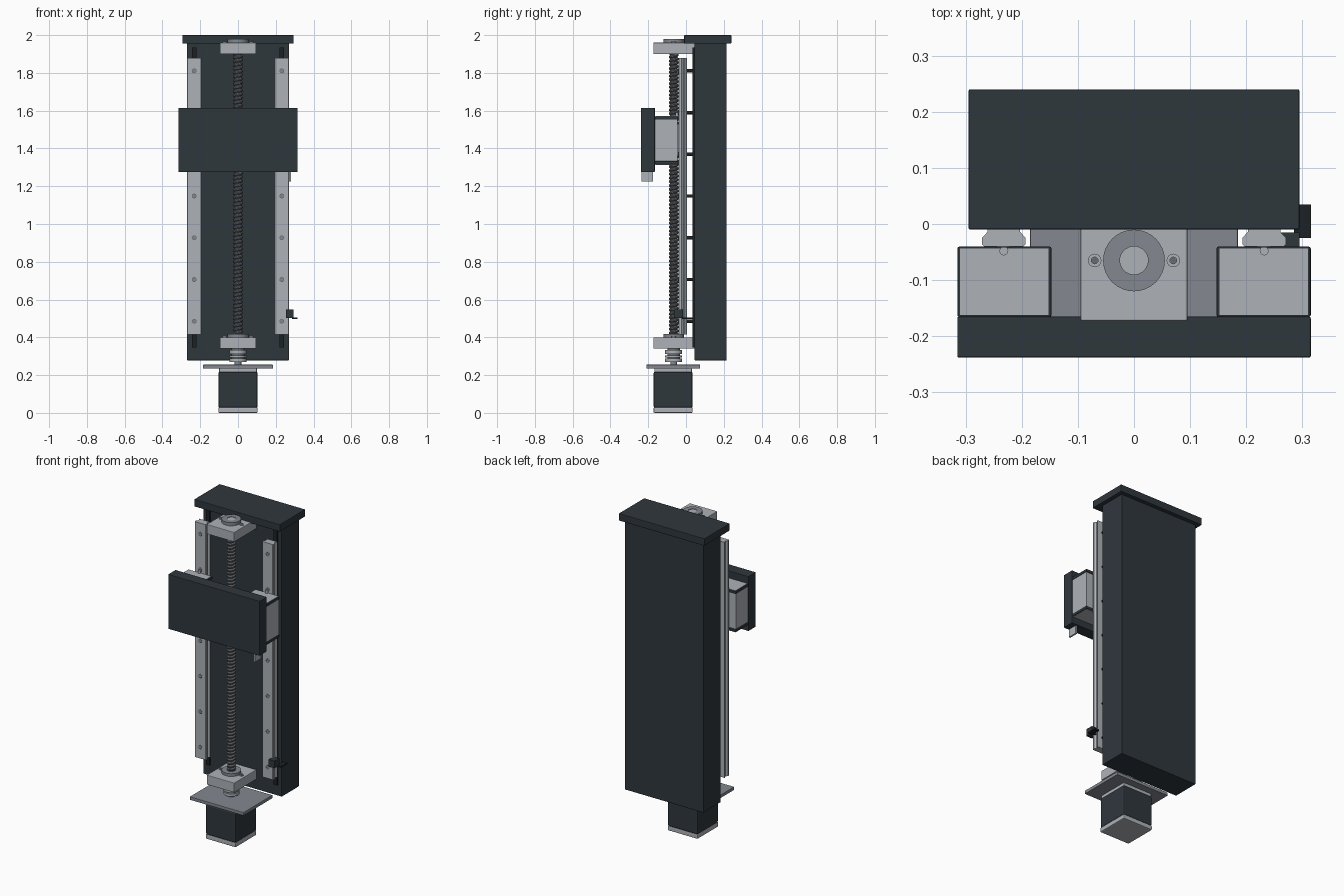
import bpy
import bmesh
import math
from mathutils import Matrix

if "Cube" in bpy.data.objects:
    bpy.data.objects.remove(bpy.data.objects["Cube"])


def make_material(name, rgb):
    m = bpy.data.materials.new(name)
    m.use_nodes = True
    m.diffuse_color = (*rgb, 1)
    m.node_tree.nodes["Principled BSDF"].inputs["Base Color"].default_value = (*rgb, 1)
    return m


DARK = make_material("dark slate", (0.028, 0.038, 0.046))
LIGHT = make_material("light aluminium", (0.42, 0.45, 0.48))
MID = make_material("mid grey steel", (0.23, 0.25, 0.28))
SCREW = make_material("screw steel", (0.14, 0.15, 0.16))
BLACK = make_material("black plastic", (0.012, 0.015, 0.018))


def finish(name, bm, mat, smooth=False):
    bmesh.ops.recalc_face_normals(bm, faces=bm.faces)
    me = bpy.data.meshes.new(name)
    bm.to_mesh(me)
    bm.free()
    ob = bpy.data.objects.new(name, me)
    bpy.context.collection.objects.link(ob)
    me.materials.append(mat)
    if smooth:
        bpy.ops.object.select_all(action="DESELECT")
        ob.select_set(True)
        bpy.context.view_layer.objects.active = ob
        bpy.ops.object.shade_smooth_by_angle(angle=math.radians(35))
    return ob


def box(name, x, y, z, mat, bevel=0.0):
    """Box from (min, max) pairs along each axis."""
    bm = bmesh.new()
    bmesh.ops.create_cube(bm, size=1)
    for v in bm.verts:
        for i, (a, b) in enumerate((x, y, z)):
            v.co[i] = (a + b) / 2 + v.co[i] * (b - a)
    ob = finish(name, bm, mat)
    if bevel:
        mod = ob.modifiers.new("edge", "BEVEL")
        mod.width = bevel
        mod.segments = 2
    return ob


def lathe(name, profile, x, y, mat, z=0.0, axis="Z", steps=32):
    """Closed (radius, height) loop turned about an axis through (x, y, z)."""
    bm = bmesh.new()
    verts = [bm.verts.new((r, 0, h)) for r, h in profile]
    edges = [bm.edges.new((verts[i - 1], verts[i])) for i in range(len(verts))]
    bmesh.ops.spin(bm, geom=verts + edges, cent=(0, 0, 0), axis=(0, 0, 1),
                   angle=math.tau, steps=steps, use_duplicate=False)
    bmesh.ops.remove_doubles(bm, verts=bm.verts, dist=1e-5)
    if axis == "Y":
        bm.transform(Matrix.Rotation(-math.pi / 2, 4, "X"))
    bm.transform(Matrix.Translation((x, y, z)))
    return finish(name, bm, mat, smooth=True)


def rod(name, r, a, b, x, y, mat, **kw):
    return lathe(name, [(0, a), (r, a), (r, b), (0, b)], x, y, mat, **kw)


def ring(name, inner, outer, a, b, x, y, mat, **kw):
    return lathe(name, [(inner, a), (outer, a), (outer, b), (inner, b)], x, y, mat, **kw)


SY = -0.065    # depth of the screw axis
RAIL_X = 0.232

# Column and cap
box("column", (-0.27, 0.27), (0.045, 0.215), (0.278, 1.96), DARK, 0.003)
box("column_cap", (-0.295, 0.295), (-0.01, 0.24), (1.955, 2.0), DARK, 0.003)

# Rails, carriage blocks and their fittings on both sides
half = [(0.035, -0.04), (0.039, -0.036), (0.039, -0.025), (0.029, -0.014),
        (0.029, -0.008), (0.038, 0.0), (0.038, 0.005)]
for side, s in (("right", -1), ("left", 1)):
    cx = s * RAIL_X
    bm = bmesh.new()
    outline = half + [(-x, y) for x, y in reversed(half)]
    face = bm.faces.new([bm.verts.new((cx + x, y, 0.415)) for x, y in outline])
    ext = bmesh.ops.extrude_face_region(bm, geom=[face])["geom"]
    bmesh.ops.translate(bm, vec=(0, 0, 1.465),
                        verts=[v for v in ext if isinstance(v, bmesh.types.BMVert)])
    finish(side + "_rail", bm, LIGHT)
    box(side + "_rail_key", (cx - 0.012, cx + 0.012), (0.035, 0.046), (0.345, 1.935), BLACK)
    for i in range(7):
        z = 0.485 + i * 0.221
        ring(side + "_rail_hole_rim", 0.009, 0.013, -0.0415, -0.039, cx, 0, SCREW,
             z=z, axis="Y", steps=16)
        rod(side + "_rail_hole_head", 0.009, -0.0408, -0.039, cx, 0, MID,
            z=z, axis="Y", steps=16)
        rod(side + "_rail_bolt", 0.009, 0.004, 0.046, cx, 0, BLACK, z=z, axis="Y", steps=12)

    inner, outer = sorted((s * 0.147, s * 0.315))
    box(side + "_block_body", (inner + 0.003, outer - 0.003), (-0.166, -0.044),
        (1.33, 1.555), LIGHT)
    for z0, z1, tip in ((1.315, 1.333, 1.313), (1.552, 1.57, 1.572)):
        box(side + "_block_seal", (inner, outer), (-0.166, -0.04), (z0, z1), DARK, 0.004)
        plate = sorted((tip, (z0 + z1) / 2))
        box(side + "_block_end_plate", (inner + 0.005, outer - 0.005), (-0.162, -0.044),
            plate, LIGHT)
    rod(side + "_grease_nipple", 0.008, 1.57, 1.59, cx, -0.048, LIGHT, steps=12)

# Carriage plate, nut and trigger flag
box("carriage_plate", (-0.315, 0.315), (-0.238, -0.165), (1.275, 1.615), DARK, 0.003)
box("nut_housing", (-0.09, 0.09), (-0.166, -0.02), (1.36, 1.53), LIGHT)
box("trigger_flag", (0.27, 0.28), (-0.235, -0.175), (1.225, 1.28), LIGHT)

# Threaded screw
PITCH = 0.02
bm = bmesh.new()
tooth = [bm.verts.new((r, 0, h * PITCH)) for r, h in
         ((0.02, 0), (0.026, 0.3), (0.026, 0.6), (0.02, 0.9), (0.02, 1))]
for a, b in zip(tooth, tooth[1:]):
    bm.edges.new((a, b))
screw = finish("lead_screw", bm, SCREW)
screw.location = (0, SY, 0.4)
mod = screw.modifiers.new("thread", "SCREW")
mod.screw_offset = PITCH
mod.iterations = 75
mod.steps = mod.render_steps = 16
mod.use_merge_vertices = True
mod.use_smooth_shade = False
rod("screw_core", 0.0195, 0.3, 1.95, 0, SY, SCREW, steps=16)

# Bearing supports at both ends
for name, z0, z1, lip in (("lower", 0.34, 0.40, 0.417), ("upper", 1.90, 1.96, 1.98)):
    box(name + "_bearing_block", (-0.095, 0.095), (-0.173, 0.046), (z0, z1), LIGHT, 0.003)
    ring(name + "_bearing_ring", 0.025, 0.055, z1 - 0.01, lip, 0, SY, MID)
    rod(name + "_bearing_journal", 0.0255, z1 - 0.01, lip - 0.003, 0, SY, LIGHT)
    for x in (-0.07, 0.07):
        ring(name + "_bearing_bolt", 0.006, 0.012, z1 - 0.005, z1 + 0.006, x, SY, LIGHT, steps=16)
        rod(name + "_bearing_bolt_socket", 0.006, z1 - 0.005, z1 + 0.002, x, SY, SCREW, steps=12)

# Shaft coupling with grooves
rod("coupling_core", 0.034, 0.275, 0.342, 0, SY, SCREW)
for z0, z1 in ((0.27, 0.287), (0.293, 0.305), (0.311, 0.332)):
    rod("coupling_disc", 0.045, z0, z1, 0, SY, LIGHT)
rod("motor_shaft", 0.018, 0.22, 0.28, 0, SY, MID)

# Motor and mounting plate
box("motor_mount_plate", (-0.185, 0.185), (-0.21, 0.075), (0.235, 0.255), MID, 0.002)
box("motor_body", (-0.104, 0.104), (-0.172, 0.035), (0.026, 0.218), DARK, 0.01)
box("motor_front_flange", (-0.1, 0.1), (-0.168, 0.031), (0.214, 0.236), LIGHT, 0.004)
box("motor_end_cap", (-0.104, 0.104), (-0.172, 0.035), (0.0, 0.029), LIGHT, 0.006)

# Limit switch with lever
box("limit_switch_body", (0.255, 0.295), (-0.063, -0.015), (0.503, 0.548), DARK)
box("limit_switch_lever", (0.285, 0.315), (-0.025, 0.035), (0.498, 0.506), BLACK)
